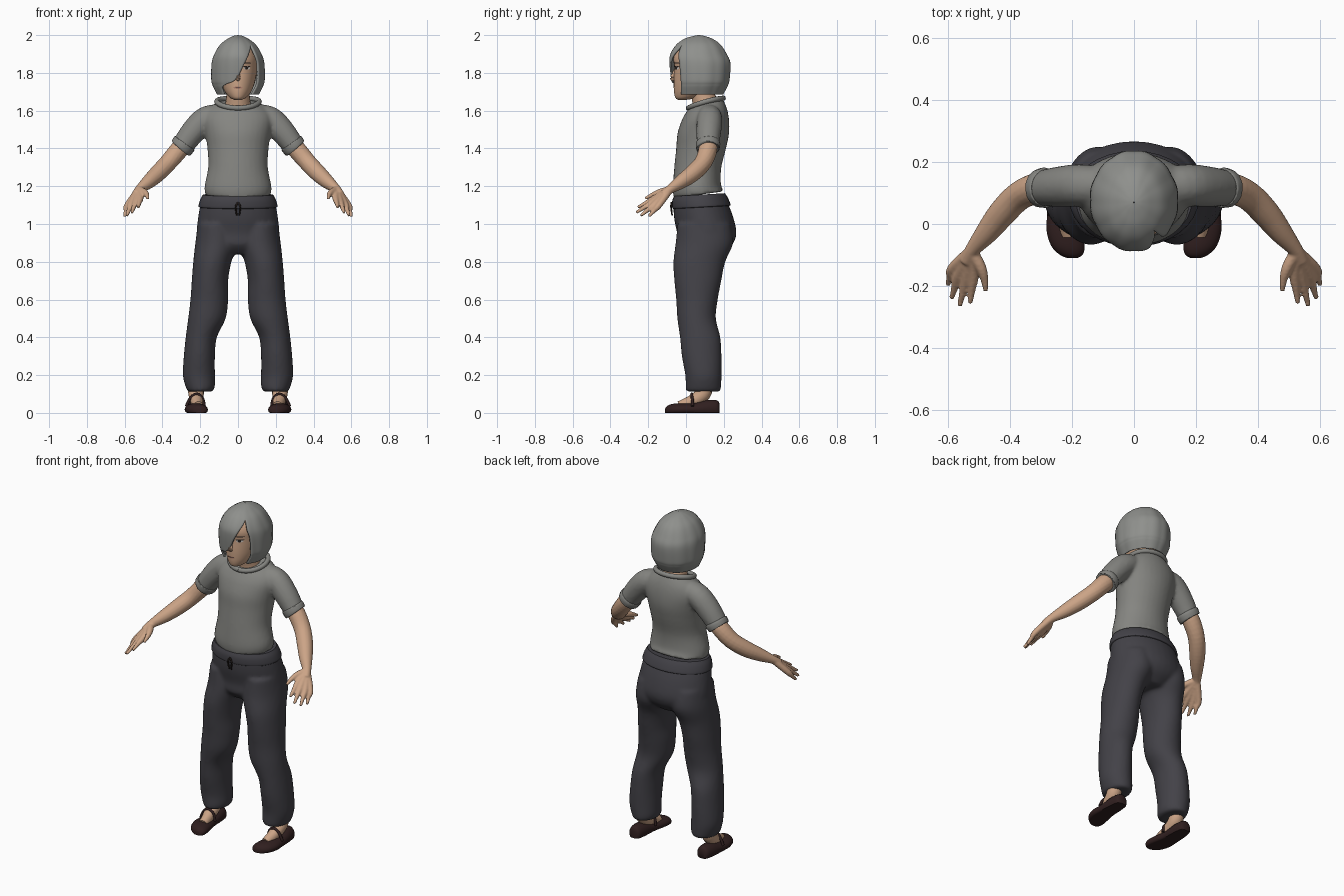
import bpy, bmesh, math
from mathutils import Vector

if "Cube" in bpy.data.objects:
    bpy.data.objects.remove(bpy.data.objects["Cube"])


def material(name, r, g, b):
    m = bpy.data.materials.new(name)
    m.diffuse_color = (r, g, b, 1)
    m.use_nodes = True
    m.node_tree.nodes["Principled BSDF"].inputs["Base Color"].default_value = m.diffuse_color
    return m


SKIN = material("skin", .60, .37, .24)
SHIRT = material("shirt_grey", .235, .235, .22)
HAIR = material("hair_grey", .275, .28, .265)
PANTS = material("trouser_charcoal", .056, .054, .064)
SHOE = material("shoe_brown", .030, .014, .014)
DARK = material("dark_lines", .02, .014, .012)
WHITE = material("eye_white", .6, .56, .52)
LIPS = material("lips", .42, .21, .15)


def dense(rows, k=4):
    """Catmull-Rom interpolation of rows of numbers."""
    out = []
    for i in range(len(rows) - 1):
        p0, p1 = rows[max(i - 1, 0)], rows[i]
        p2, p3 = rows[i + 1], rows[min(i + 2, len(rows) - 1)]
        for j in range(k):
            t = j / k
            out.append([.5 * (2 * b + (c - a) * t + (2 * a - 5 * b + 4 * c - d) * t * t
                              + (3 * b - a - 3 * c + d) * t ** 3)
                        for a, b, c, d in zip(p0, p1, p2, p3)])
    out.append(list(rows[-1]))
    return out


def body(rows, n=32):
    """Level rings from rows of z, x0, x1, y0, y1, tilt."""
    rings = []
    for z, x0, x1, y0, y1, tilt in dense(rows):
        ring = []
        for i in range(n):
            a = 2 * math.pi * i / n
            ring.append(Vector(((x0 + x1) / 2 + (x1 - x0) / 2 * math.cos(a),
                                (y0 + y1) / 2 + (y1 - y0) / 2 * math.sin(a),
                                z + tilt * math.sin(a))))
        rings.append(ring)
    return rings


def tube(rows, n=16, k=4):
    """Round rings along a path of x, y, z, radius."""
    pts = dense(rows, k)
    rings = []
    for i, p in enumerate(pts):
        a, b = Vector(pts[max(i - 1, 0)][:3]), Vector(pts[min(i + 1, len(pts) - 1)][:3])
        q = (b - a).to_track_quat('Z', 'Y')
        rings.append([Vector(p[:3]) + q @ Vector((p[3] * math.cos(2 * math.pi * j / n),
                                                  p[3] * math.sin(2 * math.pi * j / n), 0))
                      for j in range(n)])
    return rings


def flip(lofts):
    """Return the lofts together with their mirror images."""
    return lofts + [[[Vector((-v.x, v.y, v.z)) for v in r] for r in l] for l in lofts]


def build(name, mat, lofts, voxel=0, smooth=4, closed=True, thick=0):
    bm = bmesh.new()
    for rings in lofts:
        vs = [[bm.verts.new(v) for v in r] for r in rings]
        n = len(vs[0])
        for r0, r1 in zip(vs, vs[1:]):
            for i in range(n if closed else n - 1):
                j = (i + 1) % n
                bm.faces.new((r0[i], r0[j], r1[j], r1[i]))
        if closed:
            bm.faces.new(vs[0][::-1])
            bm.faces.new(vs[-1])
    bmesh.ops.remove_doubles(bm, verts=bm.verts, dist=.0001)
    bmesh.ops.recalc_face_normals(bm, faces=bm.faces)
    return finish(name, mat, bm, voxel, smooth, thick)


def finish(name, mat, bm, voxel=0, smooth=0, thick=0):
    me = bpy.data.meshes.new(name)
    bm.to_mesh(me)
    bm.free()
    me.materials.append(mat)
    ob = bpy.data.objects.new(name, me)
    bpy.context.collection.objects.link(ob)
    bpy.context.view_layer.objects.active = ob
    ob.select_set(True)
    bpy.ops.object.shade_smooth_by_angle(angle=math.radians(50))
    ob.select_set(False)
    if thick:
        s = ob.modifiers.new("thickness", 'SOLIDIFY')
        s.thickness, s.offset = thick, -1
    if voxel:
        r = ob.modifiers.new("blend", 'REMESH')
        r.mode, r.voxel_size, r.use_smooth_shade = 'VOXEL', voxel, True
        s = ob.modifiers.new("soften", 'SMOOTH')
        s.factor, s.iterations = .5, smooth
    return ob


# Shirt: torso blended with two sleeves
torso = body([(z, -w, w, f, b, t) for z, w, f, b, t in (
    (1.155, .174, -.064, .202, .018), (1.20, .177, -.07, .185, .01), (1.30, .158, -.062, .187, 0),
    (1.40, .162, -.052, .212, 0), (1.48, .174, -.045, .228, 0), (1.55, .185, -.022, .228, 0),
    (1.60, .165, .0, .217, .01), (1.638, .115, .015, .195, .025))])
sleeve = tube([(.09, .12, 1.575, .06), (.17, .125, 1.555, .068), (.24, .12, 1.485, .066),
               (.302, .115, 1.402, .057)])
build("shirt", SHIRT, [torso] + flip([sleeve]), .01)
build("sleeve_cuffs", SHIRT, flip([tube([(.281, .117, 1.43, .061), (.286, .117, 1.423, .065),
                                         (.300, .115, 1.404, .063), (.304, .115, 1.399, .058)])]))
collar = []
for i in range(25):
    a = 2 * math.pi * i / 24
    collar.append((.112 * math.sin(a), .105 - .092 * math.cos(a),
                   1.64 - .026 * math.cos(a) + .008 * math.sin(a) ** 2, .014))
build("collar", SHIRT, [tube(collar, 10, 2)])

# Trousers: hips blended with two legs
hips = body([(z, -w, w, f, b, 0) for z, w, f, b in (
    (1.15, .185, -.06, .2), (1.10, .2, -.066, .226), (1.03, .212, -.063, .252),
    (.95, .219, -.047, .267), (.89, .20, -.045, .245), (.84, .09, .0, .19))])
leg = body([r + (0,) for r in (
    (1.0, .02, .212, -.045, .235), (.9, .0, .226, -.055, .25), (.8, .035, .237, -.067, .208),
    (.7, .052, .245, -.062, .187), (.6, .052, .252, -.052, .168), (.5, .065, .264, -.046, .158),
    (.4, .112, .277, -.032, .182), (.3, .122, .287, -.022, .188), (.2, .122, .292, -.004, .188),
    (.14, .122, .278, -.002, .186), (.112, .135, .265, .0, .182))])
build("trousers", PANTS, [hips] + flip([leg]), .011)
build("waistband", PANTS, [body([(z, -w, w, f, b, .008) for z, w, f, b in (
    (1.088, .203, -.066, .230), (1.095, .209, -.073, .236), (1.13, .20, -.073, .222),
    (1.155, .186, -.064, .206))])])
build("drawstring", DARK, [tube([(0, -.076, 1.115, .005), (.012 * s, -.079, 1.09, .005),
                                 (.006 * s, -.073, 1.045, .004)], 8) for s in (1, -1)])

# Arms with hands and fingers
WRIST = (.522, -.085, 1.183, .024)
arm = [tube([(.25, .12, 1.46, .046), (.31, .116, 1.395, .05), (.37, .09, 1.325, .047),
             (.425, .035, 1.268, .045), (.475, -.028, 1.222, .037), WRIST,
             (.54, -.12, 1.155, .024)])]
for knuckle, tip in (((.517, -.165, 1.137), (.528, -.255, 1.088)),
                     ((.541, -.172, 1.12), (.562, -.264, 1.06)),
                     ((.566, -.163, 1.107), (.588, -.24, 1.044)),
                     ((.585, -.143, 1.1), (.600, -.197, 1.040))):
    mid = [(a + b) / 2 for a, b in zip(knuckle, tip)]
    arm.append(tube([WRIST[:3] + (.02,), knuckle + (.0175,), (*mid, .0125), (*tip, .008)], 12))
arm.append(tube([(.522, -.09, 1.18, .02), (.494, -.14, 1.168, .018), (.482, -.18, 1.152, .013),
                 (.478, -.217, 1.135, .008)], 12))
build("arms", SKIN, flip(arm), .0055, 3)

# Head and neck
FACE = [(1.657, .018, -.042, .0), (1.668, .042, -.056, .06), (1.695, .066, -.063, .12),
        (1.73, .083, -.065, .16), (1.77, .094, -.065, .19), (1.83, .104, -.062, .205),
        (1.88, .102, -.066, .2), (1.93, .078, -.04, .17), (1.96, .03, .03, .11)]
build("head", SKIN, [body([(z, -w, w, f, b, 0) for z, w, f, b in FACE])])
build("neck", SKIN, [tube([(0, .11, 1.58, .075), (0, .105, 1.63, .068), (0, .09, 1.68, .062),
                           (0, .08, 1.75, .06)], 24)])
build("nose", SKIN, [tube([(0, -.055, 1.825, .006), (0, -.066, 1.795, .009),
                           (0, -.073, 1.774, .013), (0, -.064, 1.762, .008)], 12)])


def face_y(x, z):
    rows = dense(FACE, 8)
    _, w, f, b = min(rows, key=lambda r: abs(r[0] - z))
    return (f + b) / 2 - (b - f) / 2 * math.sqrt(max(0, 1 - (x / w) ** 2))


def plate(name, mat, x, z, a, b, lift, sides=(1, -1)):
    """Thin oval laid on the front of the face."""
    bm = bmesh.new()
    for s in sides:
        ring = [(x + a * math.cos(t * math.pi / 8), z + b * math.sin(t * math.pi / 8))
                for t in range(16)]
        vs = [bm.verts.new((s * u, face_y(u, z) - lift, v)) for u, v in ring]
        f = bm.faces.new(vs)
        f.normal_update()
        if f.normal.y > 0:
            f.normal_flip()
    finish(name, mat, bm)


plate("eye_whites", WHITE, .046, 1.825, .018, .008, .003)
plate("irises", DARK, .046, 1.825, .008, .008, .0045)
plate("upper_lashes", DARK, .047, 1.833, .021, .004, .0055)
plate("eyebrows", DARK, .047, 1.852, .023, .0035, .004)
plate("mouth", LIPS, 0, 1.722, .024, .0065, .004, (1,))
plate("mouth_line", DARK, 0, 1.723, .022, .0013, .0055, (1,))

# Bob of hair: shell with a swept fringe, open over one side of the face
rings = []
for z, w, f, b, left, right in dense([
        (1.685, .112, -.06, .198, -.74, .74), (1.72, .130, -.071, .217, -.7, .82),
        (1.738, .137, -.075, .225, -.52, .84), (1.765, .143, -.080, .232, -.08, .84),
        (1.85, .141, -.089, .237, .25, .84), (1.90, .126, -.084, .217, .48, .79),
        (1.95, .095, -.052, .184, .75, .75), (1.98, .056, -.01, .142, .75, .75),
        (1.995, .026, .037, .1, .75, .75), (2.0, .002, .067, .071, .75, .75)], 5):
    left = min(left, right)
    if z > 1.945:
        left = right = .75
    ring = []
    for i in range(73):
        t = right + (2 * math.pi + left - right) * i / 72
        g = .985 + .02 * abs(math.sin(6 * t))
        ring.append(Vector((w * g * math.sin(t), (f + b) / 2 - (b - f) / 2 * g * math.cos(t),
                            z)))
    rings.append(ring)
build("hair", HAIR, [rings], closed=False, thick=.01)

# Feet and strapped shoes
build("feet", SKIN, flip([tube([(.222, .1, .15, .042), (.222, .09, .10, .041),
                                (.218, .035, .062, .034), (.210, -.035, .036, .026)])]))
shoe = []
for y, x, w, h in dense([(.178, .228, .018, .045), (.165, .228, .036, .066), (.11, .229, .046, .068),
                         (.04, .229, .050, .054), (-.02, .224, .058, .052),
                         (-.07, .213, .054, .048), (-.098, .203, .038, .038),
                         (-.11, .199, .016, .024)]):
    shoe.append([Vector((x + w * math.cos(a), y, max(0, h * (.35 + .65 * math.sin(a)))))
                 for a in (2 * math.pi * i / 24 for i in range(24))])
strap = tube([(.178, .035, .035, .008), (.188, .033, .078, .008), (.219, .03, .1, .008),
              (.252, .033, .078, .008), (.274, .035, .035, .008)], 8)
build("shoes", SHOE, flip([shoe]))
build("shoe_straps", SHOE, flip([strap]))
